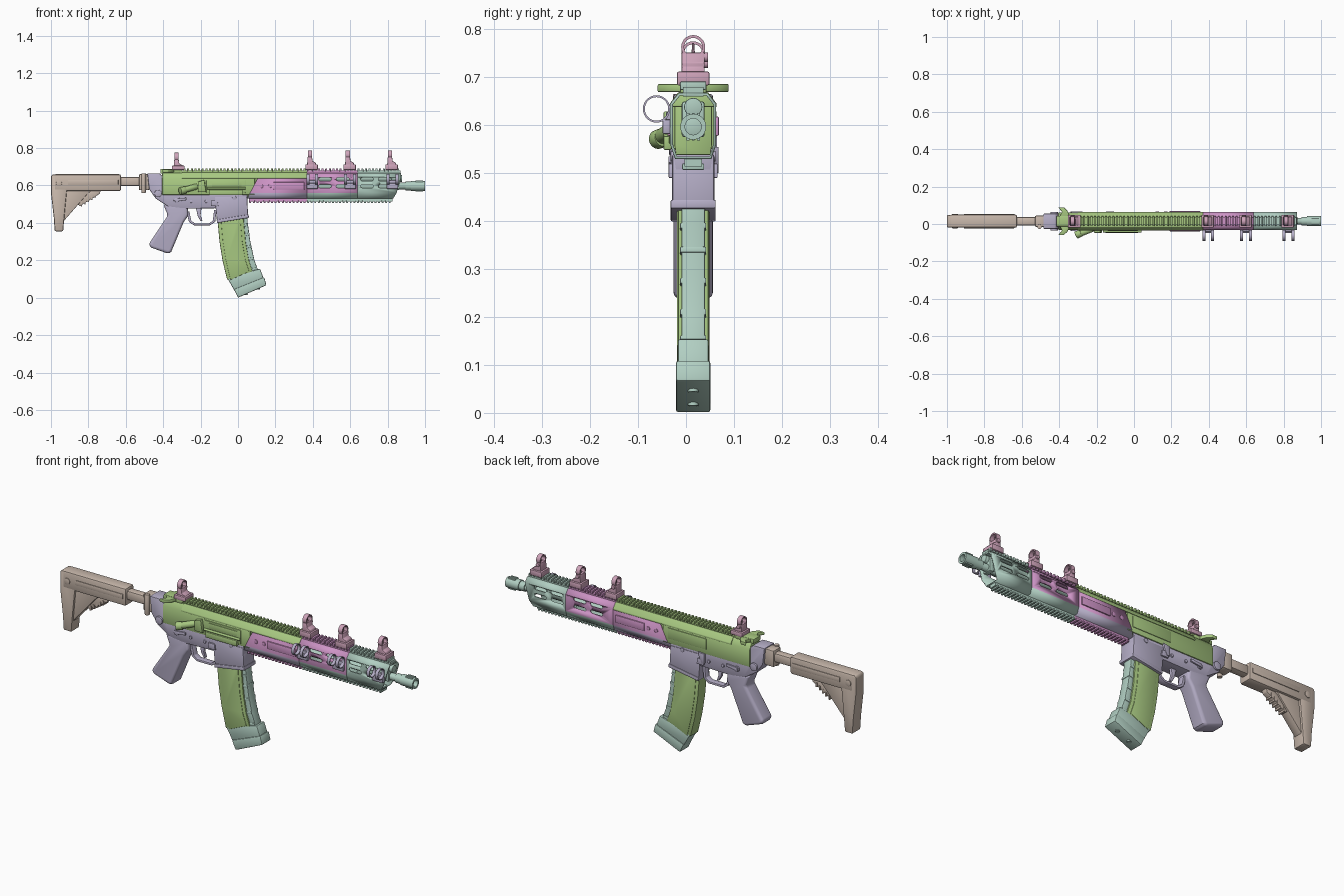
import bpy, bmesh, math
from mathutils import Matrix, Vector

YC = 0.015  # symmetry plane of the body


def mat(name, r, g, b):
    m = bpy.data.materials.new(name)
    m.diffuse_color = (r, g, b, 1)
    return m


TAN = mat("tan", 0.58, 0.48, 0.41)
LILAC = mat("lilac grey", 0.47, 0.43, 0.58)
GREEN = mat("leaf green", 0.39, 0.58, 0.22)
TEAL = mat("pale teal", 0.44, 0.62, 0.54)
PINK = mat("orchid pink", 0.62, 0.30, 0.57)
MAUVE = mat("mauve pink", 0.62, 0.37, 0.49)


def finish(name, bm, mats, bevel=0, seg=2):
    bmesh.ops.recalc_face_normals(bm, faces=bm.faces)
    if bevel:
        edges = [e for e in bm.edges if len(e.link_faces) == 2 and e.calc_face_angle() > 0.6]
        bmesh.ops.bevel(bm, geom=edges, offset=bevel, segments=seg, profile=0.5,
                        affect='EDGES', clamp_overlap=True)
    me = bpy.data.meshes.new(name)
    bm.to_mesh(me)
    bm.free()
    for m in mats if isinstance(mats, list) else [mats]:
        me.materials.append(m)
    me.shade_smooth()
    me.set_sharp_from_angle(angle=math.radians(32))
    ob = bpy.data.objects.new(name, me)
    ob.location.y = YC
    bpy.context.collection.objects.link(ob)
    return ob


def add_prism(bm, ring0, ring1):
    a = [bm.verts.new(p) for p in ring0]
    b = [bm.verts.new(p) for p in ring1]
    n = len(a)
    bm.faces.new(a)
    bm.faces.new(b[::-1])
    for i in range(n):
        bm.faces.new((a[i], b[i], b[(i + 1) % n], a[(i + 1) % n]))


def side(name, pts, hw, m, bevel=0.003, y=0, seg=2):
    """Side profile (x, z) given a thickness across y."""
    bm = bmesh.new()
    add_prism(bm, [(x, y - hw, z) for x, z in pts], [(x, y + hw, z) for x, z in pts])
    return finish(name, bm, m, bevel, seg)


def along(name, half, x0, x1, m, bevel=0.002):
    """Mirrored half section (y, z) run along x."""
    pts = half + [(-y, z) for y, z in reversed(half)]
    bm = bmesh.new()
    add_prism(bm, [(x0, y, z) for y, z in pts], [(x1, y, z) for y, z in pts])
    return finish(name, bm, m, bevel)


def boxes(name, spans, m, bevel=0.0):
    bm = bmesh.new()
    for x0, x1, y0, y1, z0, z1 in spans:
        q = [(y0, z0), (y1, z0), (y1, z1), (y0, z1)]
        add_prism(bm, [(x0, *p) for p in q], [(x1, *p) for p in q])
    return finish(name, bm, m, bevel)


def rod(name, p0, p1, r, m, r2=None, n=24, bevel=0.002):
    p0, p1 = Vector(p0), Vector(p1)
    d = p1 - p0
    bm = bmesh.new()
    M = Matrix.Translation((p0 + p1) / 2) @ d.to_track_quat('Z', 'Y').to_matrix().to_4x4()
    bmesh.ops.create_cone(bm, cap_ends=True, segments=n, radius1=r, radius2=r2 or r,
                          depth=d.length, matrix=M)
    return finish(name, bm, m, bevel)


def pipe(name, x0, x1, y, z, ro, ri, m, n=28):
    bm = bmesh.new()
    loops = [[bm.verts.new((x, y + r * math.cos(6.28319 * i / n), z + r * math.sin(6.28319 * i / n)))
              for i in range(n)] for x, r in ((x0, ro), (x1, ro), (x1, ri), (x0, ri))]
    for k in range(4):
        a, b = loops[k], loops[(k + 1) % 4]
        for i in range(n):
            bm.faces.new((a[i], a[(i + 1) % n], b[(i + 1) % n], b[i]))
    return finish(name, bm, m)


# Stock
boxes("stock_body", [(-0.985, -0.625, -0.035, 0.035, 0.57, 0.66)], TAN, 0.010)
side("butt_plate", [(-1, 0.65), (-0.99, 0.66), (-0.93, 0.655), (-0.915, 0.57), (-0.925, 0.47), (-0.935, 0.355),
                    (-0.98, 0.355), (-0.985, 0.43), (-1, 0.56)], 0.034, TAN, 0.007)
side("stock_strut", [(-0.94, 0.58), (-0.77, 0.58), (-0.80, 0.56), (-0.94, 0.40)], 0.024, TAN, 0.004)
side("stock_lever", [(-0.86, 0.50), (-0.845, 0.49), (-0.74, 0.555), (-0.73, 0.58), (-0.79, 0.58)], 0.016, TAN)
boxes("lever_grooves", [(-0.84 + 0.018 * i, -0.833 + 0.018 * i, -0.019, 0.019, 0.488 + 0.0115 * i, 0.51 + 0.0115 * i)
                        for i in range(5)], TAN)
for s in (-1, 1):
    rod("stock_sling_socket", (-0.957, 0.03 * s, 0.612), (-0.957, 0.038 * s, 0.612), 0.016, TAN)
    boxes("stock_side_ridge", [(-0.91, -0.64, s * 0.036 - 0.002, s * 0.036 + 0.002, 0.606, 0.63)], TAN, 0.001)
boxes("stock_tube", [(-0.64, -0.51, -0.022, 0.022, 0.598, 0.646)], TAN, 0.010)
boxes("stock_hinge", [(-0.53, -0.475, -0.03, 0.03, 0.575, 0.66)], TAN, 0.007)
rod("hinge_pin", (-0.505, -0.03, 0.56), (-0.505, -0.03, 0.665), 0.012, TAN)

# Lower receiver, magazine well and grip
side("lower_receiver", [(-0.485, 0.665), (-0.42, 0.665), (-0.395, 0.64), (-0.39, 0.557), (0.05, 0.557), (0.05, 0.49),
                        (-0.13, 0.478), (-0.30, 0.475), (-0.37, 0.485), (-0.44, 0.53), (-0.475, 0.58)],
     0.041, LILAC, 0.005)
side("magazine_well", [(-0.125, 0.54), (0.048, 0.54), (0.055, 0.428), (-0.112, 0.400)], 0.044, LILAC, 0.005)
side("magazine_well_lip", [(-0.114, 0.417), (0.057, 0.445), (0.058, 0.427), (-0.112, 0.399)], 0.047, LILAC)
side("grip", [(-0.40, 0.50), (-0.375, 0.44), (-0.478, 0.285), (-0.465, 0.268), (-0.372, 0.235), (-0.357, 0.245),
              (-0.29, 0.405), (-0.265, 0.44), (-0.27, 0.49)], 0.041, LILAC, 0.014, seg=4)
guard = [(-0.275, 0.46), (-0.262, 0.405), (-0.235, 0.387), (-0.15, 0.387), (-0.122, 0.405), (-0.115, 0.47)]
inner = [(-0.128, 0.47), (-0.134, 0.412), (-0.154, 0.398), (-0.232, 0.398), (-0.25, 0.412), (-0.26, 0.46)]
side("trigger_guard", guard + inner, 0.016, LILAC, 0.002)
side("trigger", [(-0.225, 0.48), (-0.195, 0.48), (-0.20, 0.44), (-0.19, 0.412), (-0.20, 0.41), (-0.215, 0.435)],
     0.008, LILAC, 0.002)
for s in (-1, 1):
    rod("rear_pin", (-0.427, s * 0.035, 0.557), (-0.427, s * 0.05, 0.557), 0.020, LILAC)
    for x, z, r in ((-0.02, 0.535, 0.011), (-0.25, 0.515, 0.008), (-0.17, 0.515, 0.008), (-0.33, 0.52, 0.014)):
        rod("receiver_pin", (x, s * 0.035, z), (x, s * 0.047, z), r, LILAC, n=16, bevel=0.001)
    side("selector_lever", [(-0.34, 0.512), (-0.335, 0.53), (-0.275, 0.535), (-0.275, 0.522)], 0.004, LILAC,
         0.001, y=s * 0.048)
    side("magazine_release", [(-0.145, 0.49), (-0.145, 0.52), (-0.11, 0.52), (-0.105, 0.49)], 0.005, LILAC,
         0.002, y=s * 0.046)
side("bolt_catch", [(-0.15, 0.50), (-0.15, 0.55), (-0.115, 0.555), (-0.12, 0.53), (-0.135, 0.50)], 0.006, LILAC,
     0.002, y=0.047)

# Magazine: curved body, ribbed front, base
back = [(-0.108, 0.46), (-0.108, 0.40), (-0.099, 0.30), (-0.083, 0.20), (-0.058, 0.095)]
seam = [(0.078, 0.14), (0.058, 0.20), (0.041, 0.30), (0.032, 0.40), (0.03, 0.46)]
front = [(0.048, 0.46), (0.052, 0.40), (0.066, 0.30), (0.088, 0.20), (0.112, 0.135)]
side("magazine_body", back + seam, 0.032, GREEN, 0.004)
side("magazine_side_panel", [(x + 0.018, z) for x, z in back] + [(x - 0.018, z) for x, z in seam], 0.034, GREEN, 0.002)
side("magazine_front", [(x - 0.02, z) for x, z in seam] + front, 0.0245, TEAL, 0.004)
for x, z in ((0.045, 0.385), (0.054, 0.335), (0.063, 0.27), (0.077, 0.205), (0.094, 0.15)):
    side("magazine_rib", [(x - 0.035, z - 0.01), (x + 0.009, z), (x + 0.007, z + 0.012), (x - 0.037, z + 0.003)],
         0.027, TEAL, 0.002)
side("magazine_base", [(-0.058, 0.105), (-0.04, 0.075), (-0.018, 0.035), (0.14, 0.095), (0.118, 0.155)],
     0.032, TEAL, 0.005)
side("magazine_floor", [(-0.022, 0.045), (0, 0), (0.152, 0.067), (0.14, 0.11)], 0.036, TEAL, 0.005)
for x in (0.04, 0.105):
    z = 0.067 / 0.152 * x
    rod("floor_button", (x, 0, z + 0.01), (x + 0.0015, 0, z - 0.003), 0.011, TEAL, n=16, bevel=0)

# Upper receiver
along("upper_receiver", [(0.046, 0.55), (0.046, 0.64), (0.03, 0.667)], -0.405, 0.09, GREEN, 0.003)
along("receiver_front", [(0.036, 0.538), (0.039, 0.56), (0.039, 0.64), (0.02, 0.655)], 0.0, 0.13, GREEN)
along("upper_top_strip", [(0.049, 0.638), (0.049, 0.645), (0.031, 0.669)], -0.30, 0.37, GREEN)
boxes("ejection_port_frame", [(-0.17, 0.04, -0.050, -0.04, 0.56, 0.63)], GREEN, 0.003)
boxes("ejection_port_bolt", [(-0.14, 0.02, -0.053, -0.04, 0.592, 0.622)], GREEN, 0.002)
boxes("ejection_port_cover", [(-0.155, 0.025, -0.062, -0.045, 0.548, 0.578)], GREEN, 0.004)
rod("port_cover_hinge", (-0.165, -0.054, 0.585), (0.04, -0.054, 0.585), 0.006, GREEN, n=12, bevel=0)
side("case_deflector", [(-0.215, 0.565), (-0.215, 0.62), (-0.18, 0.63), (-0.17, 0.565)], 0.012, GREEN, 0.004, y=-0.05)
rod("forward_assist", (-0.22, -0.04, 0.595), (-0.29, -0.068, 0.575), 0.016, GREEN)
rod("forward_assist_button", (-0.282, -0.062, 0.575), (-0.31, -0.075, 0.57), 0.020, GREEN)
boxes("left_receiver_panel", [(-0.16, 0.06, 0.04, 0.049, 0.575, 0.63)], GREEN, 0.003)
boxes("charging_handle", [(-0.415, -0.31, -0.028, 0.028, 0.664, 0.688)], GREEN, 0.004)
for s in (-1, 1):
    bm = bmesh.new()
    ear = [(-0.34, 0.02), (-0.40, 0.02), (-0.385, 0.05), (-0.405, 0.074), (-0.375, 0.074), (-0.355, 0.055)]
    add_prism(bm, [(x, s * y, 0.669) for x, y in ear], [(x, s * y, 0.686) for x, y in ear])
    finish("charging_handle_ear", bm, GREEN, 0.003)

# Top and bottom rails, coloured by section
for name, x0, x1, m in (("rear", -0.33, 0.37, GREEN), ("middle", 0.37, 0.64, PINK), ("front", 0.64, 0.87, TEAL)):
    n = round((x1 - x0) / 0.0193)
    p = (x1 - x0) / n
    along(name + "_top_rail", [(0.021, 0.66), (0.021, 0.68)], x0, x1, m, 0)
    boxes(name + "_top_rail_teeth", [(x0 + i * p, x0 + (i + 0.55) * p, -0.027, 0.027, 0.674, 0.691) for i in range(n)],
          m, 0.002)
for name, x0, x1, m in (("rear", 0.06, 0.37, PINK), ("front", 0.37, 0.825, TEAL)):
    n = round((x1 - x0) / 0.0193)
    p = (x1 - x0) / n
    along(name + "_bottom_rail", [(0.018, 0.535), (0.018, 0.514)], x0, x1, m, 0)
    boxes(name + "_bottom_rail_teeth", [(x0 + i * p, x0 + (i + 0.55) * p, -0.023, 0.023, 0.507, 0.52) for i in range(n)],
          m, 0.002)

# Slot cutter for the hollow handguard
bm = bmesh.new()
for x0, x1 in ((0.43, 0.50), (0.525, 0.595), (0.655, 0.725), (0.75, 0.82)):
    for z in (0.596, 0.633):
        pts = [(c + 0.009 * math.cos(math.radians(a)), z + 0.009 * math.sin(math.radians(a)))
               for c, st in ((x1 - 0.009, -90), (x0 + 0.009, 90)) for a in range(st, st + 181, 45)]
        add_prism(bm, [(x, -0.1, z) for x, z in pts], [(x, 0.1, z) for x, z in pts])
cutter = finish("slot_cutter", bm, PINK)
cutter.hide_render = True
cutter.display_type = 'WIRE'

# Handguard: three open tubes with slanted outer ends
half = [(0.038, 0.53), (0.048, 0.56), (0.048, 0.645), (0.03, 0.667)]
section = half + [(-y, z) for y, z in reversed(half)]
for name, f0, f1, mats in (
        ("rear", lambda z: 0.05 + (z - 0.53) * 0.5, lambda z: 0.37, [PINK, LILAC]),
        ("middle", lambda z: 0.37, lambda z: 0.64, [PINK, TEAL]),
        ("front", lambda z: 0.64, lambda z: 0.872 - max(0, 0.60 - z) * 0.6, [TEAL])):
    bm = bmesh.new()
    a = [bm.verts.new((f0(z), y, z)) for y, z in section]
    b = [bm.verts.new((f1(z), y, z)) for y, z in section]
    for i in range(8):
        f = bm.faces.new((a[i], b[i], b[(i + 1) % 8], a[(i + 1) % 8]))
        low = f.calc_center_median().z < 0.55
        f.material_index = 1 if low and len(mats) > 1 else 0
    ob = finish(name + "_handguard", bm, mats)
    sol = ob.modifiers.new("wall", 'SOLIDIFY')
    sol.thickness, sol.offset = 0.006, -1
    if name != "rear":
        cut = ob.modifiers.new("slots", 'BOOLEAN')
        cut.operation, cut.solver, cut.object = 'DIFFERENCE', 'EXACT', cutter
for s in (-1, 1):
    boxes("handguard_side_panel", [(0.19, 0.355, s * 0.050 - 0.004, s * 0.050 + 0.004, 0.578, 0.618)], PINK, 0.003)
    for x in (0.125, 0.17):
        rod("handguard_screw", (x, s * 0.045, 0.596), (x, s * 0.051, 0.596), 0.010, PINK, n=16, bevel=0.001)

# Barrel, gas tube and muzzle
rod("barrel", (0.10, 0, 0.597), (0.965, 0, 0.597), 0.018, TEAL)
rod("gas_tube", (0.12, 0, 0.638), (0.878, 0, 0.638), 0.019, TEAL)
boxes("gas_block", [(0.835, 0.862, -0.024, 0.024, 0.575, 0.65)], TEAL, 0.006)
pipe("muzzle_device", 0.925, 1.0, 0, 0.597, 0.027, 0.017, TEAL)
pipe("muzzle_collar", 0.895, 0.93, 0, 0.597, 0.023, 0.012, TEAL)
boxes("muzzle_prongs", [(0.95, 0.99, y - 0.003, y + 0.003, 0.597 + s * 0.021, 0.597 + s * 0.029)
                        for y in (-0.011, 0, 0.011) for s in (-1, 1)], TEAL)


# Folding sights
def sight(name, x, top):
    d = top - 0.788
    boxes(name + "_base", [(x - 0.025, x + 0.042, -0.034, 0.034, 0.683, 0.712 + d / 2)], MAUVE, 0.004)
    side(name + "_tower", [(x - 0.016, 0.70), (x + 0.036, 0.70), (x + 0.030, 0.722 + d), (x + 0.014, 0.73 + d),
                           (x + 0.011, 0.752 + d), (x - 0.013, 0.752 + d)], 0.024, MAUVE, 0.003)
    pipe(name + "_hood", x - 0.012, x + 0.011, 0, 0.763 + d, 0.025, 0.019, MAUVE)
    rod(name + "_post", (x, 0, 0.745 + d), (x, 0, 0.772 + d), 0.004, MAUVE, r2=0.002, n=8, bevel=0)
    rod(name + "_knob", (x, 0.02, 0.742 + d), (x, 0.031, 0.742 + d), 0.010, MAUVE, n=14)


sight("rear_sight", -0.328, 0.775)

# Front sights with a ring mount below each, on the near side
for i, x in enumerate((0.385, 0.588, 0.813)):
    sight("front_sight_%d" % (i + 1), x, 0.788)
    xr = x + 0.012
    for dx in (-0.024, 0.024):
        pipe("ring_mount_band", xr + dx - 0.008, xr + dx + 0.008, -0.0765, 0.634, 0.0285, 0.0245, LILAC)
    boxes("ring_mount_foot", [(xr - 0.03, xr + 0.03, -0.064, -0.046, 0.582, 0.612),
                              (xr - 0.02, xr + 0.02, -0.057, -0.046, 0.605, 0.628)], LILAC, 0.003)
